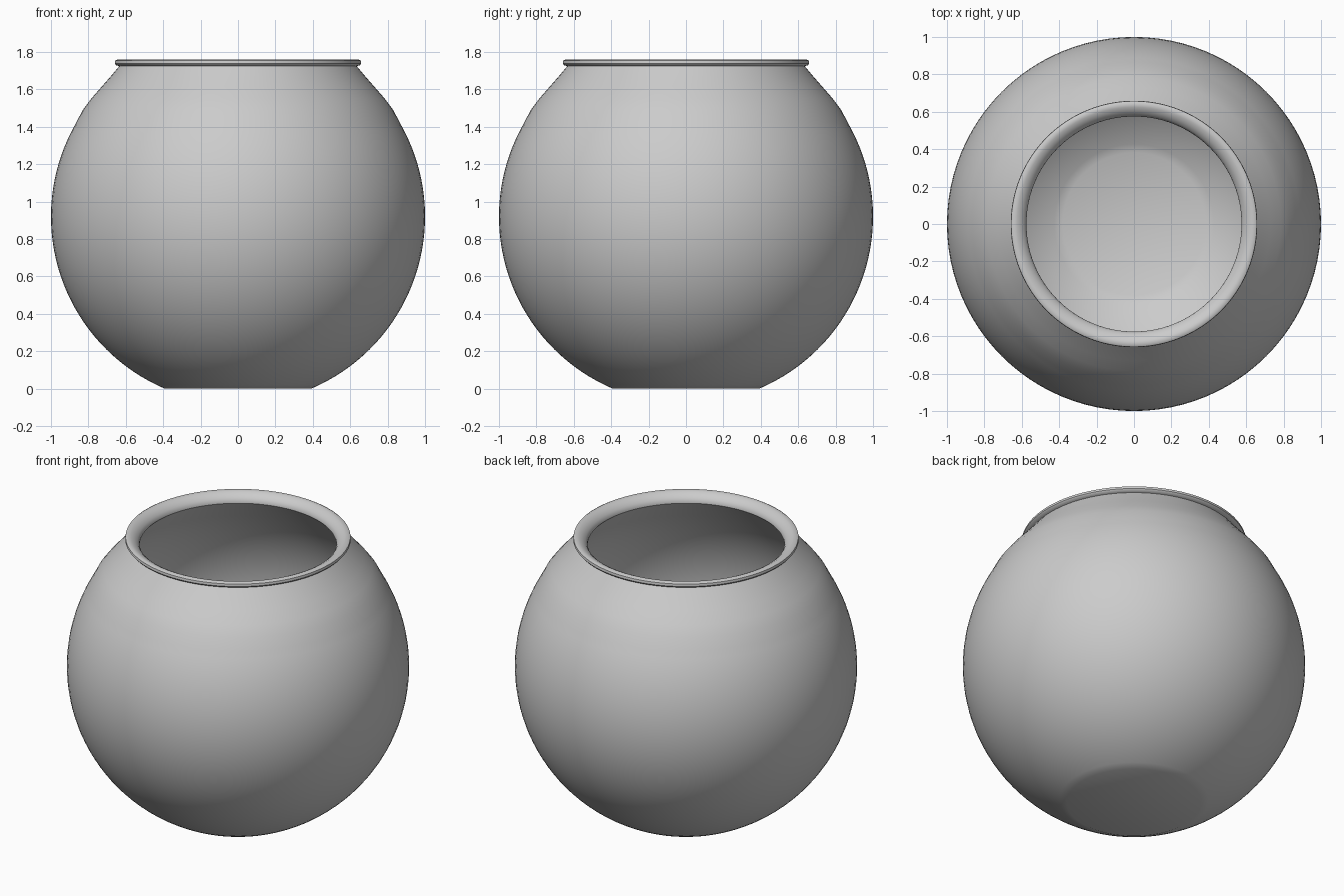
import bpy, bmesh, math

if "Cube" in bpy.data.objects:
    bpy.data.objects.remove(bpy.data.objects["Cube"])

SEG = 96
CZ = 0.92


def arc(radius, z0, z1, n):
    """Points along a circle about the bowl centre, from height z0 to z1."""
    a0, a1 = (math.asin((z - CZ) / radius) for z in (z0, z1))
    angles = [a0 + (a1 - a0) * i / n for i in range(n + 1)]
    return [(radius * math.cos(a), CZ + radius * math.sin(a)) for a in angles]


def lathe(name, profile):
    """Spin an (r, z) profile round z; end points on the axis become poles."""
    bm = bmesh.new()
    verts = [bm.verts.new((r, 0, z)) for r, z in profile]
    edges = [bm.edges.new(p) for p in zip(verts, verts[1:])]
    bmesh.ops.spin(bm, geom=verts + edges, axis=(0, 0, 1), cent=(0, 0, 0),
                   angle=math.tau, steps=SEG, use_duplicate=False)
    bmesh.ops.remove_doubles(bm, verts=bm.verts, dist=1e-4)
    bmesh.ops.recalc_face_normals(bm, faces=bm.faces)
    mesh = bpy.data.meshes.new(name)
    bm.to_mesh(mesh)
    bm.free()
    obj = bpy.data.objects.new(name, mesh)
    bpy.context.collection.objects.link(obj)
    bpy.context.view_layer.objects.active = obj
    obj.select_set(True)
    bpy.ops.object.shade_smooth_by_angle(angle=math.radians(40))
    return obj


# Outer wall, straightening into the neck
outer = [(0, 0)] + arc(1.0, 0.0, 1.42, 36) + [
    (0.83, 1.49), (0.785, 1.55), (0.73, 1.613), (0.68, 1.67), (0.635, 1.724)]
# Rounded lip sloping down into the mouth
lip = [(0.652, 1.729), (0.659, 1.738), (0.657, 1.753), (0.645, 1.76),
       (0.625, 1.757), (0.604, 1.746), (0.586, 1.73), (0.576, 1.712),
       (0.575, 1.70)]
# Inner wall and floor
inner = [(0.61, 1.66)] + arc(0.95, 1.56, 0.05, 36) + [(0, 0.05)]

lathe("fish_bowl", outer + lip + inner)
